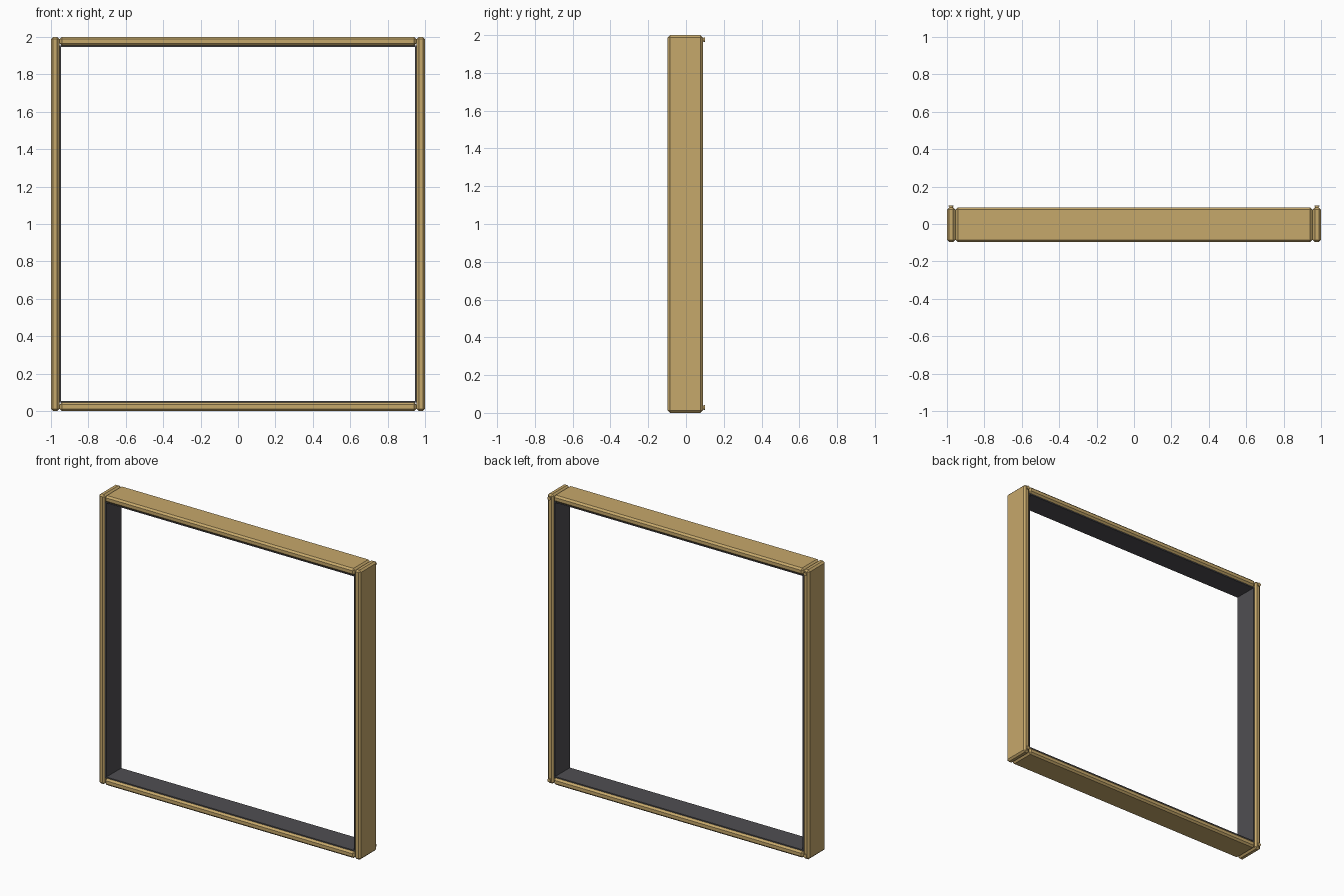
import bpy
import math

default = bpy.data.objects.get("Cube")
if default:
    bpy.data.objects.remove(default, do_unlink=True)


def material(name, colour):
    mat = bpy.data.materials.new(name)
    mat.use_nodes = True
    mat.diffuse_color = (*colour, 1)
    mat.node_tree.nodes["Principled BSDF"].inputs["Base Color"].default_value = (*colour, 1)
    return mat


TAN = material("tan_wood", (0.565, 0.392, 0.147))
GREY = material("dark_grey", (0.078, 0.076, 0.084))

FRONT, BACK = -0.097, 0.089   # frame depth
THICK = 0.046                 # bar thickness
LINER = 0.008                 # liner thickness
INNER = 1 - THICK             # half size of the frame opening
CHAMFER = 0.012


def box(name, low, high, mat, chamfer=0):
    bpy.ops.mesh.primitive_cube_add(size=1, location=[(a + b) / 2 for a, b in zip(low, high)])
    ob = bpy.context.object
    ob.name = name
    ob.scale = [b - a for a, b in zip(low, high)]
    bpy.ops.object.transform_apply(location=False, rotation=False, scale=True)
    ob.data.materials.append(mat)
    if chamfer:
        bevel = ob.modifiers.new("chamfer", "BEVEL")
        bevel.width = chamfer
        bevel.segments = 1
    return ob


def stud(name, x, z, radius, y0, y1):
    bpy.ops.mesh.primitive_cylinder_add(vertices=12, radius=radius, depth=y1 - y0,
                                        location=(x, (y0 + y1) / 2, z),
                                        rotation=(math.pi / 2, 0, 0))
    bpy.context.object.name = name
    bpy.context.object.data.materials.append(TAN)


# Upright posts, their inner liners and the small studs on the back
for side, s in (("left", 1), ("right", -1)):
    xs = sorted((s * (INNER + 0.001), s))
    box(side + "_post", (xs[0], FRONT, 0), (xs[1], BACK, 2), TAN, CHAMFER)
    xs = sorted((s * (INNER - LINER), s * (INNER + 0.003)))
    box(side + "_liner", (xs[0], FRONT + CHAMFER, THICK),
        (xs[1], BACK - CHAMFER, 2 - THICK), GREY)
    for level, z in (("lower", 0.028), ("upper", 1.975)):
        stud(f"{side}_{level}_stud_stem", s * 0.978, z, 0.009, BACK - 0.01, 0.094)
        stud(f"{side}_{level}_stud_head", s * 0.978, z, 0.0125, 0.093, 0.1)

# Horizontal rails between the posts, with their liners
for level, s in (("bottom", -1), ("top", 1)):
    zs = sorted((1 + s * INNER, 1 + s))
    box(level + "_rail", (-INNER, FRONT, zs[0]), (INNER, BACK, zs[1]), TAN, CHAMFER)
    zs = sorted((1 + s * (INNER - LINER), 1 + s * (INNER + 0.003)))
    half = INNER - LINER
    box(level + "_liner", (-half, FRONT + CHAMFER, zs[0]),
        (half, BACK - CHAMFER, zs[1]), GREY)
